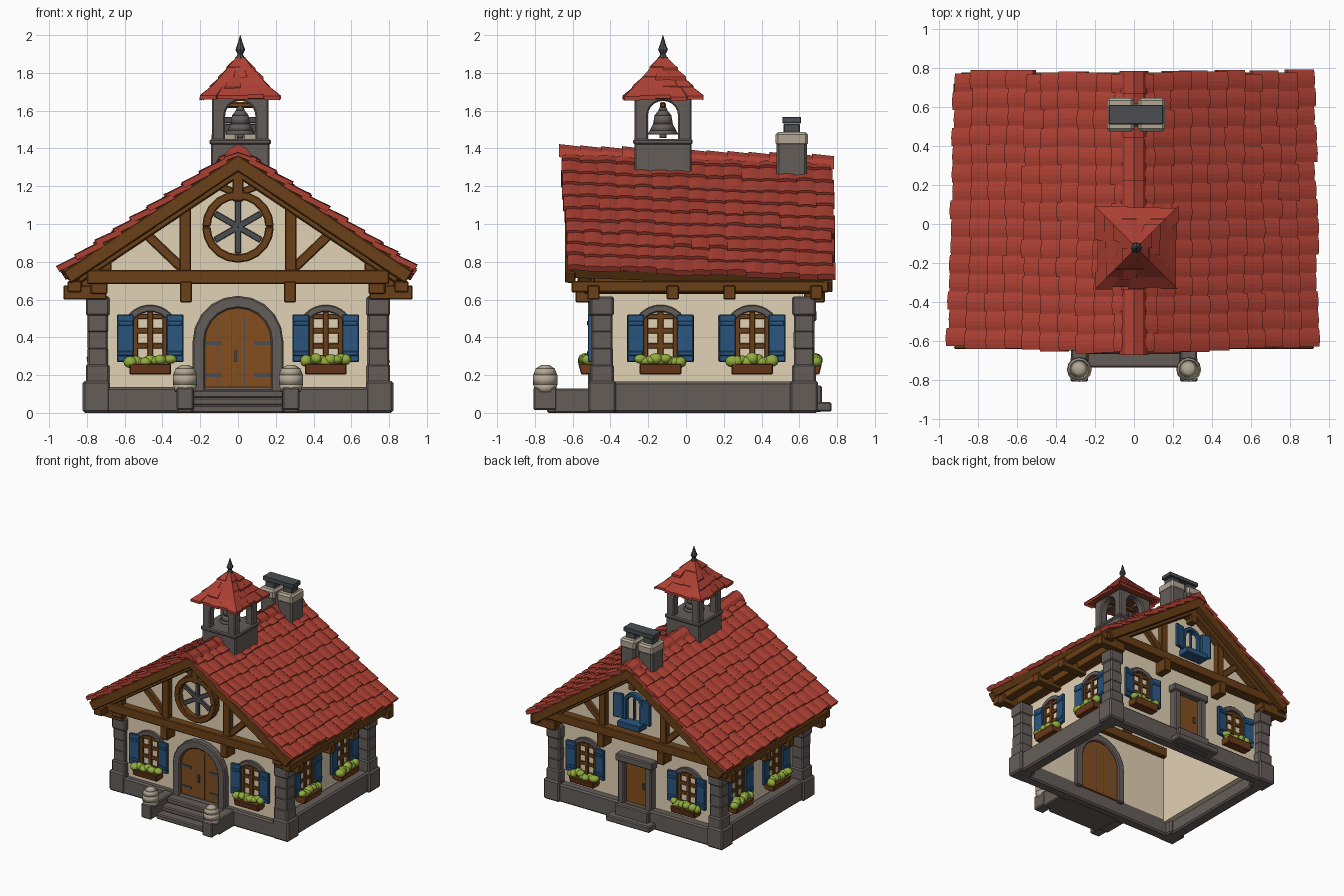
import bpy, bmesh, math, random
from mathutils import Matrix, Vector

if "Cube" in bpy.data.objects:
    bpy.data.objects.remove(bpy.data.objects["Cube"])

random.seed(4)
rnd, pi = random.uniform, math.pi
I = Matrix.Identity(4)
T = lambda x, y, z=0: Matrix.Translation((x, y, z))
R = lambda a, ax='Z': Matrix.Rotation(a, 4, ax)
COL = dict(roof_red=(172, 66, 54), plaster=(226, 209, 179), timber=(106, 66, 29), stone=(101, 94, 90),
           pale_stone=(176, 165, 146), shutter_blue=(46, 86, 126), leaf=(144, 170, 62),
           slate=(76, 79, 82), planter=(112, 62, 34), door_wood=(130, 80, 36))
MAT = {}
for n, c in COL.items():
    MAT[n] = bpy.data.materials.new(n)
    MAT[n].diffuse_color = [(v / 255) ** 2.2 for v in c] + [1]
PARTS = {}


def part(name, mat, bevel=0.006, smooth=False):
    return PARTS.setdefault(name, (bmesh.new(), mat, bevel, smooth))[0]


def box(bm, c, s, m=I):
    bmesh.ops.create_cube(bm, size=1, matrix=m @ T(*c) @ Matrix.Diagonal((*s, 1)))


def loft(bm, A, B, m=I):
    a, b = ([bm.verts.new(m @ Vector(p)) for p in L] for L in (A, B))
    bm.faces.new(a)
    bm.faces.new(b[::-1])
    for i in range(len(a)):
        j = (i + 1) % len(a)
        bm.faces.new((a[i], a[j], b[j], b[i]))


def prism(bm, pts, y0, y1, m=I):
    loft(bm, [(x, y0, z) for x, z in pts], [(x, y1, z) for x, z in pts], m)


def beam(bm, p, q, w, y0, y1, m=I):
    dx, dz = q[0] - p[0], q[1] - p[1]
    box(bm, (0, 0, 0), (math.hypot(dx, dz), abs(y1 - y0), w),
        m @ T((p[0] + q[0]) / 2, (y0 + y1) / 2, (p[1] + q[1]) / 2) @ R(-math.atan2(dz, dx), 'Y'))


def arc(cz, r, a0, a1, n=10):
    return [(r * math.cos(a0 + (a1 - a0) * i / n), cz + r * math.sin(a0 + (a1 - a0) * i / n)) for i in range(n + 1)]


def arch(w, z0, zs):
    return [(w, z0)] + arc(zs, w, 0, pi) + [(-w, z0)]


def lathe(bm, prof, x, y, seg=14):
    for (r0, z0), (r1, z1) in zip(prof, prof[1:]):
        bmesh.ops.create_cone(bm, cap_ends=True, segments=seg, radius1=r0, radius2=r1, depth=z1 - z0,
                              matrix=T(x, y, (z0 + z1) / 2))


def ridge(y):
    return 1.355 - 0.036 * y


def P(s, xh, y, off):  # point on the roof slope, raised by off
    return (s * (xh * (1 - 0.025 * y) + off * 0.55), y, ridge(y) - 0.68 * xh + off * 0.85)


def slab(bm, s, x0, x1, y0, y1, o0, o1):
    loft(bm, *[[P(s, x, y, o) for y, o in ((y0, o0), (y1, o0), (y1, o1), (y0, o1))] for x in (x0, x1)])


FRONT, BACK = T(0, -0.47), T(0, 0.62) @ R(pi)

# stone foundation ring, corner blocks and columns
f = part('foundation', 'stone', 0.012)
for s in (-1, 1):
    box(f, (s * 0.75, 0.085, 0.083), (0.1, 1.14, 0.166))
box(f, (0, -0.47, 0.068), (1.5, 0.09, 0.136))
box(f, (0, 0.64, 0.075), (1.5, 0.09, 0.15))
col = part('corner_columns', 'stone', 0.01)
for s in (-1, 1):
    for y in (-0.445, 0.625):
        box(f, (s * 0.75, y, 0.085), (0.145, 0.15, 0.17))
        for i in range(5):
            w = 0.108 + (0.018 if i in (0, 4) else rnd(-0.003, 0.008))
            box(col, (s * 0.743, y, 0.205 + i * 0.09), (w, w, 0.104))

# plaster walls, open underneath
w = part('plaster_walls', 'plaster', 0)
for m in (FRONT, BACK):
    prism(w, [(-0.7, 0.1), (0.7, 0.1), (0.7, 0.79), (0, 1.27), (-0.7, 0.79)], 0, 0.045, m)
    prism(w, [(-0.72, 0.7), (0.72, 0.7), (0.72, 0.775), (0, 1.27), (-0.72, 0.775)], -0.04, 0, m)
for s in (-1, 1):
    box(w, (s * 0.675, 0.075, 0.45), (0.045, 1.08, 0.7))

# roof deck, bargeboards and gable rafters
deck = part('roof_deck', 'timber', 0)
barge = part('bargeboards', 'timber')
for s in (-1, 1):
    slab(deck, s, 0, 0.91, -0.61, 0.765, -0.05, 0.005)
    for y0, y1 in ((-0.64, -0.585), (0.725, 0.775)):
        slab(barge, s, 0, 0.915, y0, y1, -0.082, -0.01)
    for y0, y1 in ((-0.57, -0.5), (0.65, 0.72)):
        slab(barge, s, 0, 0.88, y0, y1, -0.105, -0.04)
    # eave beams and projecting joist ends
    box(barge, (s * 0.865, 0.075, 0.668), (0.075, 1.36, 0.06))
    box(barge, (s * 0.735, 0.085, 0.675), (0.09, 1.25, 0.09))
    for y in (-0.49, -0.07, 0.23, 0.69):
        box(barge, (s * 0.81, y, 0.637), (0.23, 0.065, 0.075))

# gable timber framing, front and back, repeated on the inside
g = part('gable_framing', 'timber')
for m in (FRONT, BACK):
    box(g, (0, -0.06, 0.72), (1.6, 0.09, 0.075), m)
    box(g, (0, 0.05, 0.7), (1.36, 0.06, 0.08), m)
    beam(g, (0, 1.12), (0, 1.31), 0.06, -0.1, -0.03, m)
    for s in (-1, 1):
        beam(g, (s * 0.28, 0.74), (s * 0.28, 1.11), 0.062, -0.085, 0.06, m)
        beam(g, (s * 0.29, 0.76), (s * 0.5, 0.96), 0.05, -0.075, 0.055, m)
        box(g, (s * 0.7, -0.06, 0.775), (0.06, 0.06, 0.09), m)
        box(g, (s * 0.275, -0.06, 0.64), (0.065, 0.11, 0.11), m)
        beam(g, (s * 0.1, 1.2), (0, 1.16), 0.04, -0.08, -0.03, m)

# round front window with six spokes
ring = part('round_window_ring', 'timber')
for a in (0, pi):
    prism(ring, arc(0.985, 0.19, a, a + pi) + arc(0.985, 0.145, a + pi, a), -0.1, -0.03, FRONT)
prism(part('round_window_pane', 'plaster', 0), arc(0.985, 0.15, 0, 2 * pi * 23 / 24, 23), -0.05, -0.03, FRONT)
for k in range(6):
    a = pi / 2 + k * pi / 3
    beam(part('round_window_spokes', 'slate', 0.003), (0, 0.985),
         (0.14 * math.cos(a), 0.985 + 0.14 * math.sin(a)), 0.032, -0.07, -0.04, FRONT)

# attic window at the back
blue = part('attic_window_frame', 'shutter_blue')
prism(blue, arch(0.09, 0.83, 0.995) + arch(0.06, 0.83, 0.995)[::-1], -0.08, -0.03, BACK)
box(blue, (0, -0.09, 0.835), (0.21, 0.1, 0.05), BACK)
box(blue, (0, -0.055, 0.95), (0.016, 0.03, 0.18), BACK)
for s in (-1, 1):
    box(blue, (0, 0, 0), (0.085, 0.025, 0.2), BACK @ T(s * 0.13, -0.08, 0.96) @ R(s * -0.2))
box(part('attic_window_pane', 'plaster', 0), (0, -0.045, 0.94), (0.12, 0.01, 0.2), BACK)


# ground floor windows with shutters, lintel and flower box
def window(m):
    prism(part('window_panes', 'plaster', 0), [(0.095, 0.26)] + arc(0.42, 0.12, 0.7, pi - 0.7) + [(-0.095, 0.26)],
          -0.008, 0.0, m)
    fr = part('window_lattice', 'timber', 0.003)
    for x, h in ((-0.08, 0.25), (0, 0.275), (0.08, 0.25)):
        box(fr, (x, -0.009, 0.26 + h / 2), (0.03, 0.026, h), m)
    for z in (0.275, 0.355, 0.435, 0.51):
        box(fr, (0, -0.009, z), (0.18, 0.022, 0.028), m)
    prism(part('window_lintels', 'stone', 0.005),
          arc(0.42, 0.152, 0.62, pi - 0.62) + arc(0.42, 0.115, pi - 0.62, 0.62), -0.03, 0, m)
    for s in (-1, 1):
        sm = m @ T(s * 0.132, -0.032, 0.395) @ R(s * -0.12)
        sh = part('shutters', 'shutter_blue', 0.004)
        box(sh, (0, 0, 0), (0.088, 0.024, 0.25), sm)
        for z in (-0.08, 0.08):
            box(sh, (0, -0.014, z), (0.08, 0.01, 0.025), sm)
    pl = [(-0.025, 0.203), (-0.085, 0.203), (-0.1, 0.26), (0, 0.26), (0, 0.215)]
    loft(part('flower_boxes', 'planter', 0.005), *[[(x, y, z) for y, z in pl] for x in (-0.11, 0.11)], m)
    for i in range(9):
        c = (-0.105 + 0.21 * i / 8, -0.055 + rnd(-0.015, 0.01), 0.276 + rnd(-0.01, 0.014))
        bmesh.ops.create_icosphere(part('flower_bushes', 'leaf', 0, True), subdivisions=2, radius=1,
                                   matrix=m @ T(*c) @ R(rnd(0, 3)) @ Matrix.Diagonal((rnd(.028, .038), rnd(.03, .04), rnd(.024, .034), 1)))


for x in (-0.465, 0.465):
    window(FRONT @ T(x, 0))
    window(BACK @ T(x, 0))
for y in (-0.135, 0.35):
    window(T(0.698, y) @ R(pi / 2))
    window(T(-0.698, y) @ R(-pi / 2))

# arched front door
prism(part('front_door_arch', 'stone', 0.008), arch(0.24, 0.1, 0.38) + arch(0.175, 0.1, 0.38)[::-1], -0.05, 0.075, FRONT)
prism(part('front_door', 'door_wood', 0), arch(0.178, 0.11, 0.38), -0.018, 0.06, FRONT)
iron = part('door_ironwork', 'slate', 0)
for x in (-0.105, -0.035, 0.035, 0.105):
    for y in (-0.018, 0.06):
        box(iron, (x, y, 0.32), (0.004, 0.003, 0.38), FRONT)
for s in (-1, 1):
    for z in (0.2, 0.37):
        box(iron, (s * 0.13, -0.02, z), (0.09, 0.009, 0.02), FRONT)
box(iron, (-0.012, -0.022, 0.3), (0.014, 0.02, 0.06), FRONT)

# back door
bf = part('back_door_frame', 'stone', 0.008)
for s in (-1, 1):
    box(bf, (s * 0.125, -0.01, 0.31), (0.055, 0.1, 0.4), BACK)
box(bf, (0, -0.015, 0.515), (0.34, 0.11, 0.06), BACK)
box(part('back_door', 'door_wood', 0), (0, 0.02, 0.3), (0.2, 0.08, 0.4), BACK)
box(iron, (0.06, -0.022, 0.31), (0.018, 0.015, 0.05), BACK)
box(bf, (0, -0.1, 0.032), (0.4, 0.1, 0.05), BACK)
box(bf, (0, -0.06, 0.075), (0.3, 0.08, 0.14), BACK)

# front steps, cheeks and rounded posts
st = part('front_steps', 'stone', 0.008)
for i in range(3):
    y0 = -0.735 + i * 0.07
    box(st, (0, (y0 - 0.48) / 2, 0.02 + i * 0.04), (0.48, -0.48 - y0, 0.042))
for s in (-1, 1):
    box(st, (s * 0.28, -0.6, 0.065), (0.085, 0.2, 0.13))
    box(st, (s * 0.28, -0.745, 0.075), (0.09, 0.125, 0.12))
    lathe(part('step_posts', 'pale_stone', 0, True), [(0.052, 0.11), (0.064, 0.15), (0.064, 0.2), (0.05, 0.235), (0.02, 0.254)],
          s * 0.28, -0.745, 12)

# overlapping roof tiles
tiles = part('roof_tiles', 'roof_red', 0)
ROWS, COLS, E = 10, 15, 0.918
for s in (-1, 1):
    for i in range(ROWS):
        lo = E * (1 - i / ROWS)
        hi = max(0, lo - E / ROWS - 0.03)
        yf = -0.628 - 0.038 * (1 - lo / E) + rnd(-0.008, 0.008)
        yb = 0.78 + rnd(-0.012, 0.012)
        for j in range(COLS):
            y0, y1 = (yf + (yb - yf) * k / COLS for k in (j, j + 1))
            jit, lift = rnd(-0.01, 0.012), rnd(-0.003, 0.004)
            loops = []
            for xh, off in ((lo + jit, 0.03 + lift), (hi, 0.011)):
                top = [P(s, xh, y0 + (y1 - y0) * t / 4, off + 0.007 * math.sin(pi * t / 4)) for t in range(5)]
                loops.append(top + [P(s, xh, y1, off - 0.028), P(s, xh, y0, off - 0.028)])
            loft(tiles, *loops)

# ridge caps
caps = part('ridge_caps', 'roof_red', 0)
for j in range(13):
    y0 = -0.672 + j * 0.1115
    y1, d = y0 + 0.118, rnd(-0.004, 0.006)
    sec = [(-0.075, -0.035), (-0.045, 0.012), (0, 0.034), (0.045, 0.012), (0.075, -0.035), (0, -0.01)]
    loft(caps, *[[(x, y, ridge(y) + z + d + k) for x, z in sec] for y, k in ((y0, 0.006), (y1, -0.003))])

# bell tower with four arched openings
TX, TY = 0.012, -0.122
tw = part('bell_tower', 'stone', 0.008)
box(tw, (TX, TY, 1.31), (0.31, 0.3, 0.25))
box(tw, (TX, TY, 1.435), (0.325, 0.315, 0.03))
for k in range(4):
    prism(tw, [(-0.15, 1.44), (-0.15, 1.675), (0.15, 1.675), (0.15, 1.44)] + arch(0.08, 1.44, 1.572),
          -0.15, -0.085, T(TX, TY) @ R(k * pi / 2))
bell = part('bell', 'stone', 0, True)
lathe(bell, [(0.082, 1.475), (0.07, 1.495), (0.052, 1.53), (0.045, 1.575), (0.025, 1.6), (0.012, 1.63)], TX, TY)
lathe(bell, [(0.018, 1.455), (0.018, 1.48)], TX, TY)
box(part('bell_beam', 'timber'), (TX, TY, 1.63), (0.22, 0.03, 0.03))

# tower roof in four tiers of ragged tiles
box(part('tower_eave', 'timber'), (TX, TY, 1.672), (0.32, 0.32, 0.02))
tt = part('tower_roof_tiles', 'roof_red', 0)
tiers = [(0.2, 1.66), (0.15, 1.712), (0.108, 1.758), (0.066, 1.808), (0.022, 1.862)]
for (h0, z0), (h1, z1), n in zip(tiers, tiers[1:], (5, 4, 3, 2)):
    bmesh.ops.create_cone(tt, cap_ends=True, segments=4, radius1=h0 * 1.34, radius2=h1 * 1.36, depth=z1 - z0 - 0.004,
                          matrix=T(TX, TY, (z0 + z1) / 2 + 0.006) @ R(pi / 4))
    for k in range(4):
        for j in range(n):
            a, b = j / n * 2 - 1, (j + 1) / n * 2 - 1
            d, e = rnd(-0.012, 0.006), rnd(-0.004, 0.016)
            loft(tt, *[[(a * h, -h, z + 0.02), (b * h, -h, z + 0.02), (b * h, -h, z), (a * h, -h, z)]
                       for h, z in ((h0 + e, z0 + d), (h1, z1))], T(TX, TY) @ R(k * pi / 2))
lathe(part('finial_base', 'timber', 0), [(0.036, 1.84), (0.026, 1.885)], TX, TY, 8)
lathe(part('finial', 'slate', 0), [(0.022, 1.88), (0.014, 1.9), (0.026, 1.922), (0.014, 1.955), (0.001, 2.0)], TX, TY, 8)

# twin-block chimney with slate cap
ch = part('chimney', 'stone', 0.012)
for x in (-0.07, 0.09):
    box(ch, (x, 0.56, 1.34), (0.13, 0.16, 0.24))
    box(part('chimney_rim', 'pale_stone', 0.014), (x, 0.56, 1.45), (0.138, 0.172, 0.075))
    box(part('chimney_cap', 'slate', 0.004), (x, 0.56, 1.505), (0.085, 0.085, 0.05))
box(ch, (0.01, 0.56, 1.36), (0.1, 0.12, 0.22))
box(part('chimney_cap', 'slate'), (0.01, 0.56, 1.55), (0.28, 0.1, 0.035))

# turn every part into an object
for name, (bm, mat, bevel, smooth) in PARTS.items():
    bmesh.ops.recalc_face_normals(bm, faces=bm.faces[:])
    for face in bm.faces:
        face.smooth = smooth
    me = bpy.data.meshes.new(name)
    bm.to_mesh(me)
    bm.free()
    me.materials.append(MAT[mat])
    ob = bpy.data.objects.new(name, me)
    bpy.context.collection.objects.link(ob)
    if bevel:
        b = ob.modifiers.new('soft_edges', 'BEVEL')
        b.width, b.segments, b.limit_method, b.angle_limit = bevel, 1, 'ANGLE', 0.7

for m in bpy.data.materials:
    if m.users and not m.is_grease_pencil:
        m.use_nodes = True
        m.node_tree.nodes["Principled BSDF"].inputs["Base Color"].default_value = m.diffuse_color
